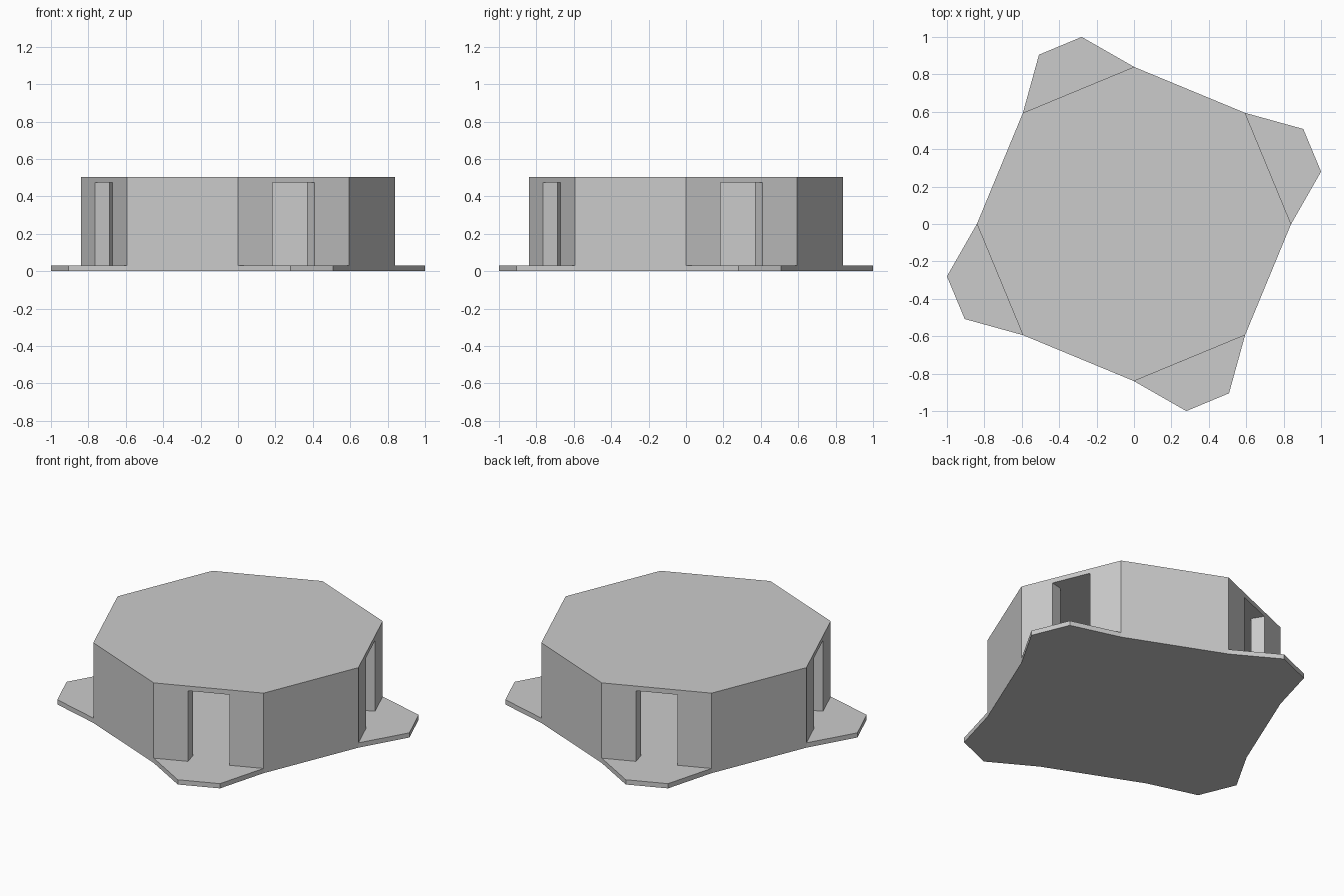
import bpy, bmesh
from math import radians, pi
from mathutils import Matrix, Vector

if "Cube" in bpy.data.objects:
    bpy.data.objects.remove(bpy.data.objects["Cube"])

PLATE_TOP, CEILING, TOP = 0.03, 0.475, 0.505
R, D = 0.84, 0.594   # octagon corner radius and its diagonal component


def four_way(points):
    """Repeat a quarter outline (counter-clockwise) four times round z."""
    return [Matrix.Rotation(i * pi / 2, 2) @ Vector(p) for i in range(4) for p in points]


def prism(name, outline, z0, z1):
    bm = bmesh.new()
    face = bm.faces.new([bm.verts.new((p.x, p.y, z0)) for p in outline])
    top = bmesh.ops.extrude_face_region(bm, geom=[face], use_keep_orig=True)
    verts = [v for v in top["geom"] if isinstance(v, bmesh.types.BMVert)]
    bmesh.ops.translate(bm, verts=verts, vec=(0, 0, z1 - z0))
    bmesh.ops.recalc_face_normals(bm, faces=bm.faces)
    mesh = bpy.data.meshes.new(name)
    bm.to_mesh(mesh)
    bm.free()
    obj = bpy.data.objects.new(name, mesh)
    bpy.context.collection.objects.link(obj)
    return obj


# Base plate with a doorstep at each doorway
prism("base_plate", four_way([(R, 0), (1.0, 0.28), (0.905, 0.508), (D, D)]), 0, PLATE_TOP)

# Octagonal body with roof
body = prism("octagonal_body", four_way([(R, 0), (D, D)]), PLATE_TOP, TOP)

# Room and its four doorways, cut from below; door jambs run radially
a, b = Vector((R, 0)), Vector((D, D))
p, q = a.lerp(b, 0.311), a.lerp(b, 0.689)
room = prism("room_cutter",
             four_way([a * 0.9, p * 0.9, p * 1.1, q * 1.1, q * 0.9, b * 0.9]),
             -0.1, CEILING)
room.hide_render = True

cut = body.modifiers.new("hollow", "BOOLEAN")
cut.operation = "DIFFERENCE"
cut.solver = "EXACT"
cut.object = room
bpy.context.view_layer.objects.active = body
bpy.ops.object.modifier_apply(modifier=cut.name)
bpy.data.objects.remove(room)
